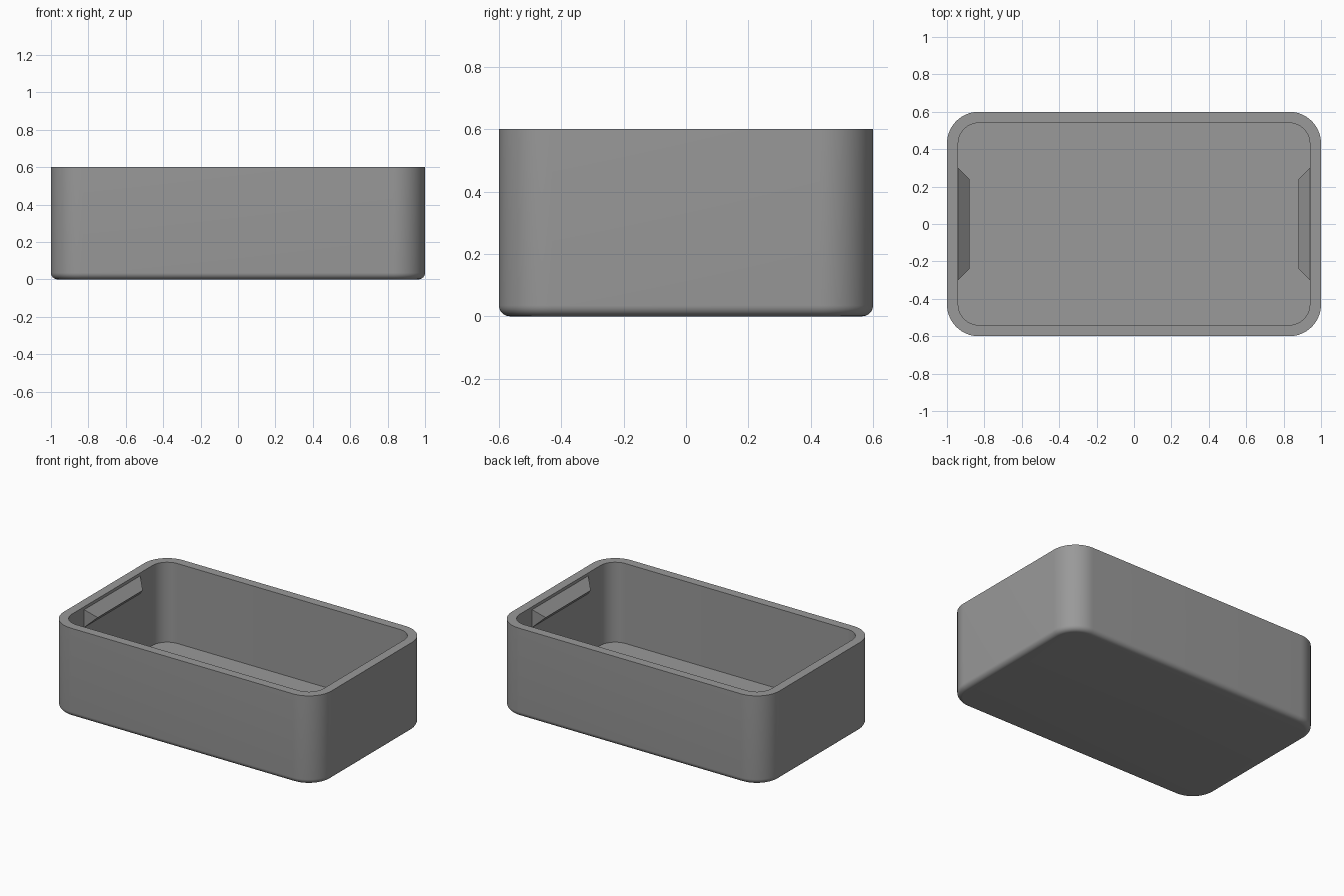
import bpy, bmesh, math

if "Cube" in bpy.data.objects:
    bpy.data.objects.remove(bpy.data.objects["Cube"])

HALF_X, HALF_Y, HEIGHT = 1.0, 0.6, 0.6
WALL, FLOOR_Z = 0.06, 0.06
CORNER, FILLET = 0.17, 0.035

grey = bpy.data.materials.new("mid_grey")
grey.diffuse_color = (0.32, 0.32, 0.32, 1)
grey.use_nodes = True
grey.node_tree.nodes["Principled BSDF"].inputs["Base Color"].default_value = grey.diffuse_color


def make_object(name, bm):
    bmesh.ops.recalc_face_normals(bm, faces=bm.faces[:])
    mesh = bpy.data.meshes.new(name)
    bm.to_mesh(mesh)
    bm.free()
    mesh.materials.append(grey)
    obj = bpy.data.objects.new(name, mesh)
    bpy.context.collection.objects.link(obj)
    return obj


def rounded_ring(bm, inset, z, steps=16):
    """Rounded rectangle loop, concentric with the outer wall."""
    r = CORNER - inset
    cx, cy = HALF_X - CORNER, HALF_Y - CORNER
    verts = []
    for i, (sx, sy) in enumerate([(1, 1), (-1, 1), (-1, -1), (1, -1)]):
        for k in range(steps + 1):
            a = math.pi / 2 * (i + k / steps)
            verts.append(bm.verts.new((sx * cx + r * math.cos(a),
                                       sy * cy + r * math.sin(a), z)))
    return verts


# Open tray: filleted base, outer wall, flat rim, inner wall, floor
profile = []
for k in range(9):
    a = math.pi / 2 * k / 8
    profile.append((FILLET * (1 - math.sin(a)), FILLET * (1 - math.cos(a))))
profile += [(0, HEIGHT), (WALL, HEIGHT), (WALL, FLOOR_Z)]

bm = bmesh.new()
rings = [rounded_ring(bm, inset, z) for inset, z in profile]
for low, high in zip(rings, rings[1:]):
    n = len(low)
    for i in range(n):
        j = (i + 1) % n
        bm.faces.new((low[i], low[j], high[j], high[i]))
bm.faces.new(rings[0])
bm.faces.new(rings[-1])
tray = make_object("tray", bm)
bpy.context.view_layer.objects.active = tray
tray.select_set(True)
bpy.ops.object.shade_smooth_by_angle(angle=math.radians(35))
tray.select_set(False)

# Wedge-shaped snap ridges with mitred ends on both end walls
for side, name in ((-1, "left_snap_ridge"), (1, "right_snap_ridge")):
    bm = bmesh.new()
    wall_x, tip_x = side * (HALF_X - WALL), side * (HALF_X - 2 * WALL)
    points = [(wall_x, -0.30, 0.46), (wall_x, 0.30, 0.46),
              (wall_x, 0.30, 0.58), (wall_x, -0.30, 0.58),
              (tip_x, -0.24, 0.52), (tip_x, 0.24, 0.52)]
    v = [bm.verts.new(p) for p in points]
    for face in ((0, 1, 2, 3), (0, 1, 5, 4), (3, 2, 5, 4), (0, 3, 4), (1, 2, 5)):
        bm.faces.new([v[i] for i in face])
    make_object(name, bm)
